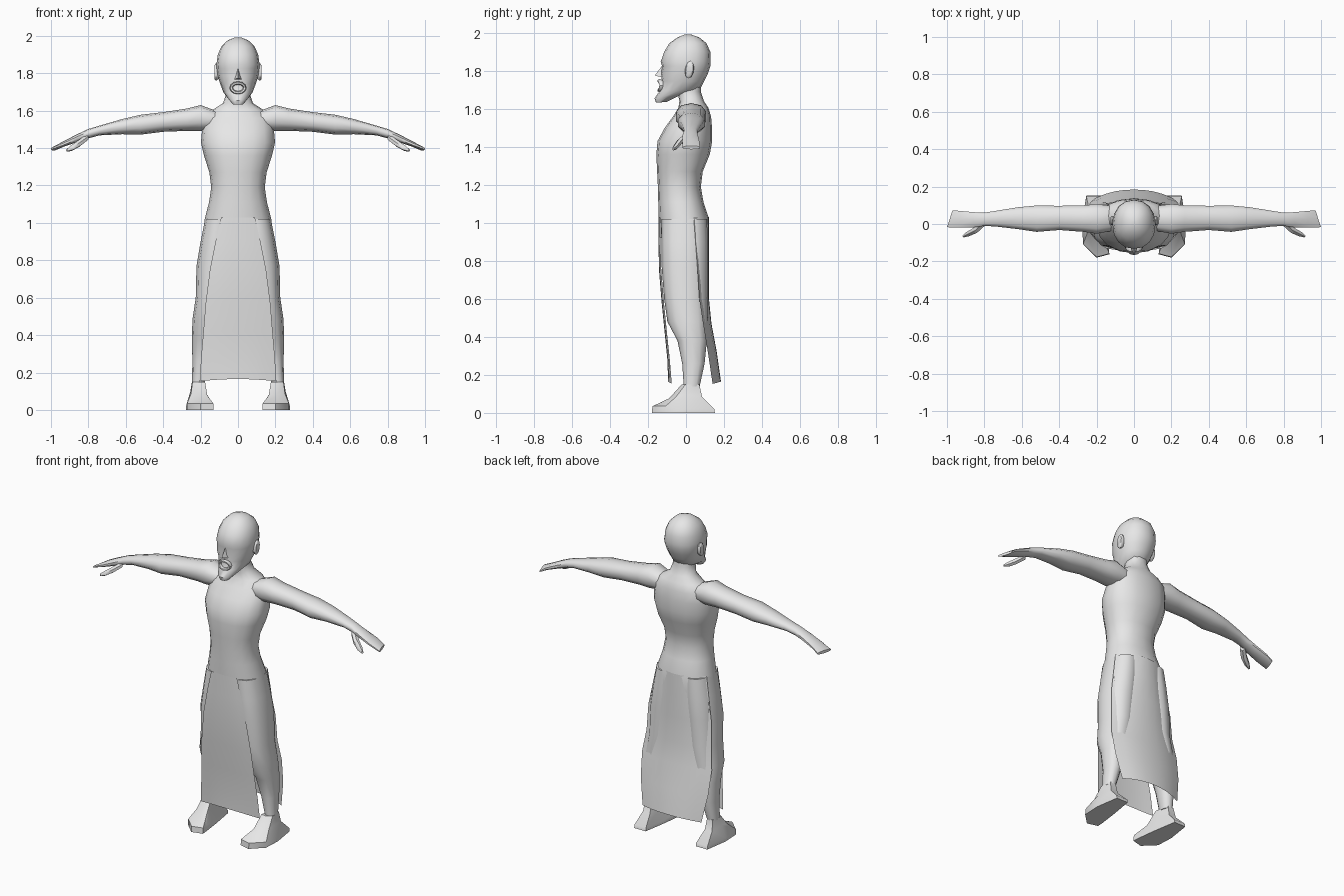
import bpy, bmesh, math
from mathutils import Vector

grey = bpy.data.materials.new("plain_grey")
grey.diffuse_color = (0.8, 0.8, 0.8, 1)


def finish(name, bm, angle=50):
    bmesh.ops.recalc_face_normals(bm, faces=bm.faces)
    me = bpy.data.meshes.new(name)
    bm.to_mesh(me)
    bm.free()
    me.materials.append(grey)
    ob = bpy.data.objects.new(name, me)
    bpy.context.collection.objects.link(ob)
    bpy.ops.object.select_all(action='DESELECT')
    ob.select_set(True)
    bpy.context.view_layer.objects.active = ob
    bpy.ops.object.shade_smooth_by_angle(angle=math.radians(angle))
    return ob


def loft(name, rings, closed=True, caps=True, angle=50):
    """Skin a list of equal-length point rings."""
    bm = bmesh.new()
    rows = [[bm.verts.new(p) for p in r] for r in rings]
    n = len(rows[0])
    for a, b in zip(rows, rows[1:]):
        for i in range(n if closed else n - 1):
            j = (i + 1) % n
            bm.faces.new((a[i], a[j], b[j], b[i]))
    if caps and closed:
        bm.faces.new(rows[0])
        bm.faces.new(rows[-1])
    return finish(name, bm, angle)


def oval(n=12, power=1.0):
    """Unit superellipse, starting at the front (-v)."""
    pts = []
    for i in range(n):
        a = 2 * math.pi * i / n
        u, v = math.sin(a), -math.cos(a)
        pts.append((math.copysign(abs(u) ** power, u), math.copysign(abs(v) ** power, v)))
    return pts


def level(x0, x1, yf, yb, zf, zb, n=12, power=0.9):
    """Horizontal (optionally tilted) ring between the given bounds."""
    return [((x0 + x1) / 2 + u * (x1 - x0) / 2,
             (yf + yb) / 2 + v * (yb - yf) / 2,
             (zf + zb) / 2 + v * (zb - zf) / 2) for u, v in oval(n, power)]


def flip(rings, s):
    return [[(s * x, y, z) for x, y, z in r] for r in rings]


# torso and neck: half width, front y, back y, z
torso = [(0.19, -0.138, 0.118, 0.92), (0.178, -0.143, 0.122, 1.02),
         (0.155, -0.146, 0.092, 1.11), (0.143, -0.148, 0.078, 1.19),
         (0.153, -0.152, 0.088, 1.27), (0.182, -0.156, 0.125, 1.36),
         (0.198, -0.150, 0.138, 1.43), (0.192, -0.112, 0.137, 1.50),
         (0.182, -0.068, 0.132, 1.56), (0.135, -0.040, 0.118, 1.605),
         (0.080, -0.035, 0.095, 1.64), (0.064, -0.045, 0.078, 1.69),
         (0.064, -0.045, 0.078, 1.75)]
loft("torso", [level(-w, w, f, b, z, z, 16) for w, f, b, z in torso])

# head: half width, front y, front z, back y, back z
head = [(0.028, -0.158, 1.632, -0.100, 1.637), (0.052, -0.166, 1.655, -0.030, 1.672),
        (0.078, -0.138, 1.695, 0.072, 1.700), (0.096, -0.126, 1.745, 0.095, 1.745),
        (0.108, -0.132, 1.785, 0.115, 1.785), (0.114, -0.126, 1.825, 0.128, 1.825),
        (0.115, -0.133, 1.848, 0.130, 1.850), (0.108, -0.115, 1.900, 0.128, 1.900),
        (0.088, -0.088, 1.945, 0.108, 1.945), (0.055, -0.045, 1.976, 0.070, 1.976),
        (0.020, -0.010, 1.990, 0.030, 1.990)]
loft("head", [level(-w, w, f, b, zf, zb, 16, 0.92) for w, f, zf, b, zb in head])

# nose wedge
bm = bmesh.new()
for p in [(0, -0.12, 1.835), (0, -0.165, 1.775), (0.022, -0.12, 1.765),
          (-0.022, -0.12, 1.765), (0, -0.10, 1.78)]:
    bm.verts.new(p)
bmesh.ops.convex_hull(bm, input=bm.verts)
finish("nose", bm, 60)

# moustache arch and lower lip, swept around the mouth
mouth = []
for i in range(12):
    a = 2 * math.pi * i / 12
    c = Vector((0.036 * math.cos(a), -0.128 - 0.010 * math.sin(a) ** 2, 1.722 + 0.026 * math.sin(a)))
    out = Vector((math.cos(a), 0, math.sin(a)))
    mouth.append([c + out * (0.009 * math.cos(t)) + Vector((0, 0.014 * math.sin(t), 0))
                  for t in (k * math.pi / 3 for k in range(6))])
loft("moustache", mouth + mouth[:1], caps=False)

# arm: x, front y, back y, bottom z, top z
arm = [(0.12, -0.04, 0.10, 1.50, 1.600), (0.20, -0.055, 0.11, 1.49, 1.630),
       (0.27, -0.045, 0.103, 1.492, 1.612), (0.40, -0.035, 0.10, 1.487, 1.592),
       (0.52, -0.045, 0.102, 1.472, 1.578), (0.62, -0.030, 0.092, 1.474, 1.555),
       (0.74, -0.015, 0.072, 1.468, 1.520), (0.80, -0.012, 0.062, 1.452, 1.502),
       (0.86, -0.020, 0.065, 1.432, 1.474), (0.93, -0.022, 0.072, 1.408, 1.438)]
arm_rings = [[(x, (f + b) / 2 + u * (b - f) / 2, (lo + hi) / 2 + v * (hi - lo) / 2)
              for u, v in oval(10, 0.85)] for x, f, b, lo, hi in arm]
# slanted finger tips
arm_rings.append([(0.985 - 0.015 * u, 0.028 + 0.047 * u, 1.396 + 0.009 * v)
                  for u, v in oval(10, 0.85)])

# thumb: centre x, y, z, radius
thumb = [(0.81, 0.00, 1.455, 0.018), (0.85, -0.035, 1.425, 0.019),
         (0.89, -0.055, 1.400, 0.016), (0.915, -0.068, 1.388, 0.007)]
thumb_rings = [[(x + r * u * 0.7, y + r * u * 0.7, z + r * v) for u, v in oval(6)]
               for x, y, z, r in thumb]

# leg: inner x, outer x, front y, back y, z
leg = [(0.02, 0.176, -0.130, 0.110, 1.02), (0.02, 0.200, -0.130, 0.115, 0.90),
       (0.03, 0.222, -0.128, 0.115, 0.77), (0.05, 0.226, -0.115, 0.112, 0.60),
       (0.08, 0.244, -0.098, 0.115, 0.48), (0.12, 0.246, -0.045, 0.110, 0.38),
       (0.15, 0.244, -0.020, 0.098, 0.26), (0.18, 0.246, -0.012, 0.072, 0.14)]
leg_rings = [level(a, b, f, k, z, z) for a, b, f, k, z in leg]

# foot: sole outline, low rim, then ankle
sole = [(0.20, -0.18), (0.272, -0.11), (0.278, 0.0), (0.255, 0.152),
        (0.175, 0.152), (0.15, 0.0), (0.135, -0.12), (0.132, -0.162)]
foot_rings = [[(x, y, 0) for x, y in sole],
              [(x, y * 0.98, 0.035 if y < -0.05 else 0.02) for x, y in sole],
              [(0.211 + (x - 0.207) * 0.62, 0.005 + y * 0.52, 0.095 - y * 0.06 if y > 0
                else 0.098 + y * 0.12) for x, y in sole],
              [(0.212 + (x - 0.207) * 0.48, 0.028 + y * 0.28, 0.15) for x, y in sole]]

# ear: flat bevelled disc leaning back
ear_rings = [[(x, 0.018 + 0.024 * k * u + 0.12 * (0.045 * k * v), 1.806 + 0.046 * k * v)
              for u, v in oval(10)] for x, k in ((0.098, 0.75), (0.118, 1.0), (0.126, 0.8))]

for side, s in (("left", 1), ("right", -1)):
    loft(side + "_arm", flip(arm_rings, s))
    loft(side + "_thumb", flip(thumb_rings, s))
    loft(side + "_leg", flip(leg_rings, s))
    loft(side + "_foot", flip(foot_rings, s), angle=45)
    loft(side + "_ear", flip(ear_rings, s))


def panel(name, rows, n=9):
    """Curved hanging cloth sheet: half width, centre y, edge y, z."""
    sheet = []
    for w, yc, ye, z in rows:
        ts = [-1 + 2 * i / (n - 1) for i in range(n)]
        sheet.append([(w * t, yc + (ye - yc) * abs(t) ** 2.2, z - 0.012 * t * t * (z < 0.2))
                      for t in ts])
    return loft(name, sheet, closed=False)


# robe panels hanging in front and behind
panel("front_robe_panel", [(0.09, -0.146, -0.138, 1.03), (0.12, -0.145, -0.135, 0.90),
                           (0.15, -0.142, -0.130, 0.75), (0.172, -0.128, -0.116, 0.58),
                           (0.185, -0.112, -0.100, 0.42), (0.197, -0.098, -0.085, 0.28),
                           (0.205, -0.094, -0.075, 0.165)])
panel("back_robe_panel", [(0.172, 0.122, 0.04, 1.03), (0.195, 0.121, 0.05, 0.90),
                          (0.22, 0.120, 0.06, 0.76), (0.226, 0.121, 0.07, 0.60),
                          (0.243, 0.134, 0.09, 0.47), (0.235, 0.162, 0.115, 0.32),
                          (0.205, 0.184, 0.140, 0.165)])
